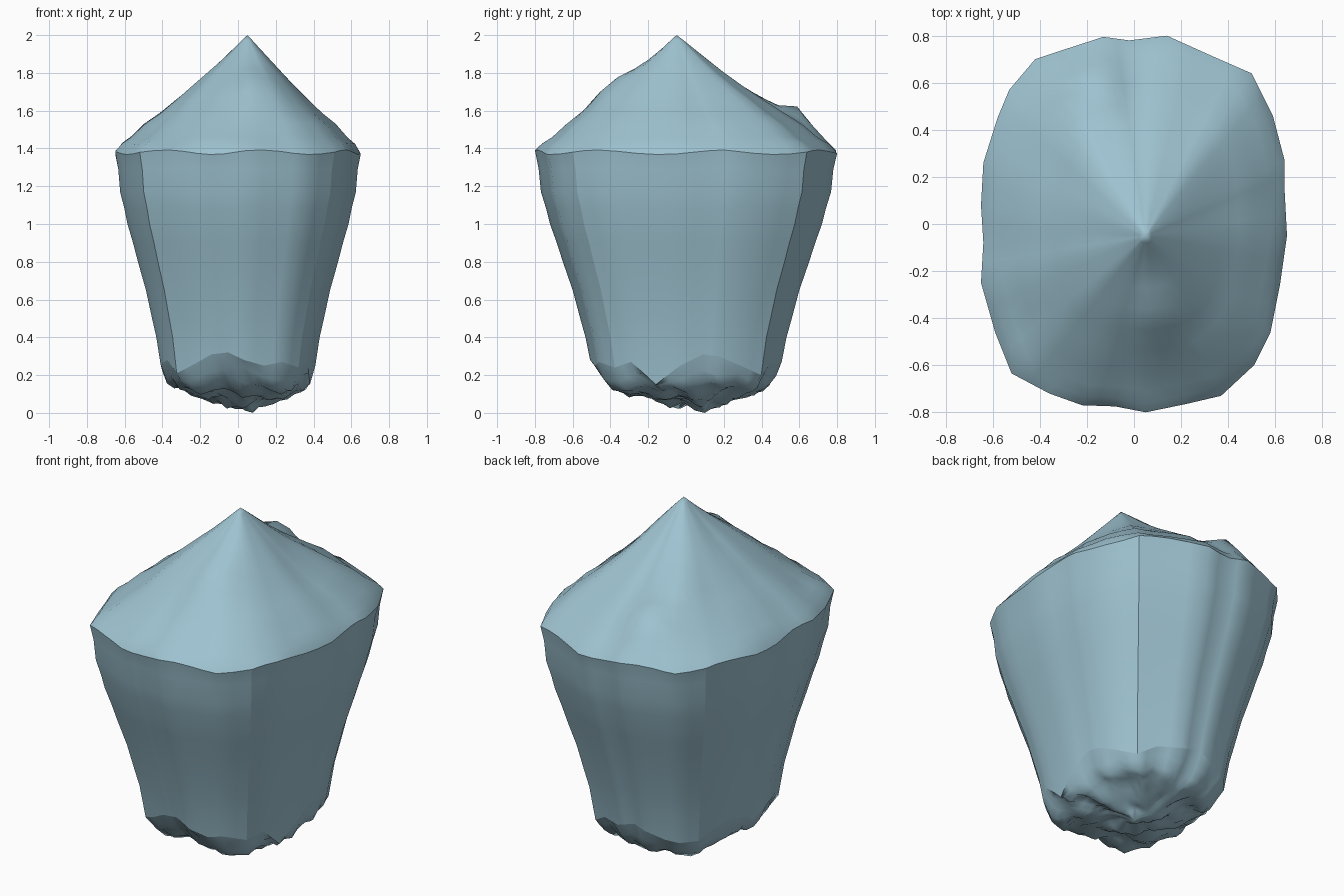
import bpy, bmesh, math
from mathutils import Vector

if "Cube" in bpy.data.objects:
    bpy.data.objects.remove(bpy.data.objects["Cube"])

# Widest outline, counter-clockwise from front-left corner: x, y, height of lower rim
OUTLINE = [(-.52, -.635, .21), (-.36, -.72, .26), (-.22, -.77, .31), (-.08, -.775, .32), (.05, -.80, .28),
           (.22, -.765, .25), (.37, -.73, .27),
           (.51, -.60, .24), (.58, -.46, .27), (.62, -.26, .15), (.65, -.05, .25), (.64, .14, .31),
           (.64, .27, .30), (.59, .46, .25),
           (.50, .64, .20), (.34, .71, .26), (.14, .80, .27), (-.02, .78, .30), (-.13, .795, .28),
           (-.30, .74, .24), (-.42, .70, .23),
           (-.53, .57, .23), (-.58, .45, .28), (-.64, .26, .31), (-.65, .08, .28), (-.64, -.08, .22),
           (-.65, -.25, .26), (-.59, -.46, .28)]
# Wall: height, scale of outline
WALL = [(1.38, 1.0), (1.29, .975), (1.17, .96), (1.08, .925), (1.0, .90), (.9, .855),
        (.8, .815), (.65, .75), (.5, .70), (.4, .665)]
# Cap: distance from peak, height
CAP = [(.95, 1.425), (.88, 1.46), (.78, 1.53), (.66, 1.59), (.54, 1.66), (.42, 1.73),
       (.3, 1.805), (.2, 1.87), (.1, 1.935), (.04, 1.975)]
# Root underside: distance from middle, height
ROOT = [(.95, .175), (.87, .135), (.78, .125), (.68, .12), (.56, .105), (.44, .085),
        (.32, .065), (.2, .05), (.09, .035)]
# Cap bumps: x, y, height, radius
BUMPS = [(-.18, .62, .10, .13), (.10, -.40, .055, .13), (-.2, .35, .03, .12),
         (-.4, -.45, -.03, .12), (.3, .1, -.02, .15)]
PEAK = Vector((.05, -.05, 2.0))
TIP = Vector((.08, .10, 0.0))

# Halve every outline segment for smoother sides
cols = []
for i, a in enumerate(OUTLINE):
    b = OUTLINE[(i + 1) % len(OUTLINE)]
    cols += [Vector(a), (Vector(a) + Vector(b)) / 2]
N = len(cols)
CORNERS = (0, 14, 28, 42)

bm = bmesh.new()


def ring(points):
    return [bm.verts.new(p) for p in points]


def bridge(upper, lower):
    for i in range(N):
        j = (i + 1) % N
        bm.faces.new((upper[i], lower[i], lower[j], upper[j]))


def ripple(x, y):
    return (math.sin(x + 1.7 * math.sin(y * .8)) * math.cos(y + 1.3 * math.sin(x * .9 + 1)))


def cap_point(c, t, z):
    x, y = PEAK.x + (c.x - PEAK.x) * t, PEAK.y + (c.y - PEAK.y) * t
    for bx, by, h, r in BUMPS:
        z += h * math.exp(-((x - bx) ** 2 + (y - by) ** 2) / (r * r)) * min(1, (1 - t) * 6)
    return x, y, z + .006 * ripple(x * 8, y * 8)


def root_point(c, t, z):
    s = .62
    x = TIP.x * (1 - t) + c.x * s * t
    y = TIP.y * (1 - t) + c.y * s * t
    z += (c.z - .22) * max(0, (t - .7) / .3) * .6
    n = ripple(x * 15, y * 15) + .5 * ripple(x * 31 + 2, y * 31)
    return x, y, max(.012, z + .03 * n)


# Peaked cap
rings = [ring(cap_point(c, t, z) for c in cols) for t, z in reversed(CAP)]
# Tapered four-sided wall
top_row = len(rings)
for k, (z, s) in enumerate(WALL):
    wob = .012 if k == 0 else 0
    rings.append(ring((c.x * s, c.y * s, z + wob * math.sin(i * .9)) for i, c in enumerate(cols)))
rim_row = len(rings)
rings.append(ring((c.x * (.59 + .16 * c.z), c.y * (.59 + .16 * c.z), c.z) for c in cols))
# Ragged root underside
for t, z in ROOT:
    rings.append(ring(root_point(c, t, z) for c in cols))
for a, b in zip(rings, rings[1:]):
    bridge(a, b)
peak, tip = bm.verts.new(PEAK), bm.verts.new(TIP)
for i in range(N):
    j = (i + 1) % N
    bm.faces.new((peak, rings[0][i], rings[0][j]))
    bm.faces.new((tip, rings[-1][j], rings[-1][i]))

# Smooth shading with creases at rims and the four corners
for f in bm.faces:
    f.smooth = True
for row in (top_row, rim_row):
    for i in range(N):
        bm.edges.get((rings[row][i], rings[row][(i + 1) % N])).smooth = False
for k in range(top_row, rim_row):
    for i in CORNERS:
        bm.edges.get((rings[k][i], rings[k + 1][i])).smooth = False
bmesh.ops.recalc_face_normals(bm, faces=bm.faces)

mesh = bpy.data.meshes.new("rock")
bm.to_mesh(mesh)
bm.free()
rock = bpy.data.objects.new("rock", mesh)
bpy.context.collection.objects.link(rock)
mat = bpy.data.materials.new("pale blue stone")
mat.diffuse_color = (.34, .54, .63, 1)
mat.use_nodes = True
mat.node_tree.nodes["Principled BSDF"].inputs["Base Color"].default_value = mat.diffuse_color
mesh.materials.append(mat)
